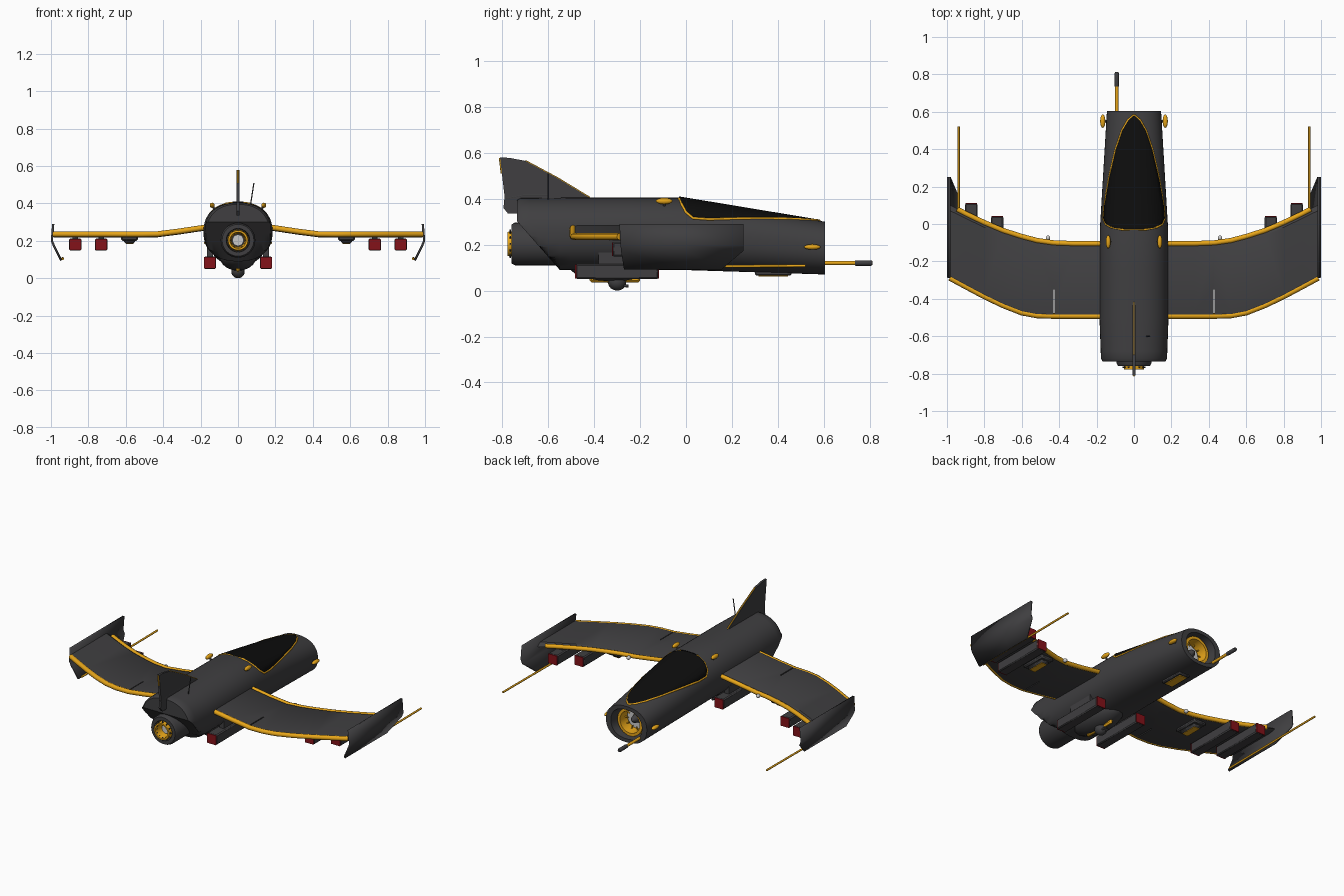
import bpy, bmesh, math
from mathutils import Vector, Matrix

if "Cube" in bpy.data.objects:
    bpy.data.objects.remove(bpy.data.objects["Cube"])

def mat(name, c):
    m = bpy.data.materials.new(name)
    m.diffuse_color = (*c, 1)
    m.use_nodes = True
    m.node_tree.nodes["Principled BSDF"].inputs["Base Color"].default_value = m.diffuse_color
    return m

DARK = mat("dark_grey", (.05, .049, .052))
BLACK = mat("black_glass", (.004, .004, .004))
GOLD = mat("yellow", (.8, .38, .01))
RED = mat("red", (.23, .006, .01))
LIGHT = mat("light_grey", (.65, .65, .65))

def mesh(name, verts, faces, m):
    bm = bmesh.new()
    vs = [bm.verts.new(v) for v in verts]
    for f in faces:
        bm.faces.new([vs[i] for i in f])
    bmesh.ops.recalc_face_normals(bm, faces=bm.faces)
    me = bpy.data.meshes.new(name)
    bm.to_mesh(me)
    bm.free()
    me.materials.append(m)
    o = bpy.data.objects.new(name, me)
    bpy.context.collection.objects.link(o)
    return o

def loft(name, rings, m, cap0=True, cap1=True):
    n = len(rings[0])
    faces = [(a*n+i, a*n+(i+1) % n, (a+1)*n+(i+1) % n, (a+1)*n+i)
             for a in range(len(rings)-1) for i in range(n)]
    if cap0: faces.append(tuple(range(n)))
    if cap1: faces.append(tuple(range((len(rings)-1)*n, len(rings)*n)))
    return mesh(name, [v for r in rings for v in r], faces, m)

def sheet(name, rows, m, thick):
    n = len(rows[0])
    faces = [(a*n+i, a*n+i+1, (a+1)*n+i+1, (a+1)*n+i)
             for a in range(len(rows)-1) for i in range(n-1)]
    o = mesh(name, [v for r in rows for v in r], faces, m)
    md = o.modifiers.new("thickness", 'SOLIDIFY')
    md.thickness, md.offset = thick, 0
    return o

def box(name, x0, x1, y0, y1, z0, z1, m, bevel=0):
    r = lambda y: [(x0, y, z0), (x1, y, z0), (x1, y, z1), (x0, y, z1)]
    o = loft(name, [r(y0), r(y1)], m)
    if bevel:
        o.modifiers.new("bevel", 'BEVEL').width = bevel
    return o

def ball(name, loc, scale, m):
    bm = bmesh.new()
    bmesh.ops.create_uvsphere(bm, u_segments=16, v_segments=10, radius=1,
                              matrix=Matrix.Translation(loc) @ Matrix.Diagonal((*scale, 1)))
    me = bpy.data.meshes.new(name)
    bm.to_mesh(me)
    bm.free()
    me.materials.append(m)
    o = bpy.data.objects.new(name, me)
    bpy.context.collection.objects.link(o)
    return o

def lathe(name, prof, z, m, n=32, x=0, cap0=True, cap1=True):
    # profile of (y, radius) turned around a y-axis
    rings = [[(x+r*math.cos(2*math.pi*i/n), y, z+r*math.sin(2*math.pi*i/n)) for i in range(n)] for y, r in prof]
    return loft(name, rings, m, cap0, cap1)

def tube(name, pts, r, m, cyclic=False):
    cu = bpy.data.curves.new(name, 'CURVE')
    cu.dimensions, cu.bevel_depth, cu.bevel_resolution, cu.use_fill_caps = '3D', r, 2, True
    sp = cu.splines.new('POLY')
    sp.points.add(len(pts)-1)
    for p, q in zip(sp.points, pts):
        p.co = (*q, 1)
    sp.use_cyclic_u = cyclic
    cu.materials.append(m)
    o = bpy.data.objects.new(name, cu)
    bpy.context.collection.objects.link(o)
    return o

def interp(x, tab):
    for a, b in zip(tab, tab[1:]):
        if x <= b[0]:
            t = max(0, (x-a[0])/(b[0]-a[0]))
            return [p+(q-p)*t for p, q in zip(a[1:], b[1:])]
    return tab[-1][1:]

# fuselage: rings of (y, half width, bottom z, top z), slanted cut under the tail
N = 2.3
HULL = [(-.735, .168, .09, .395), (-.72, .177, .09, .403), (-.5, .185, .09, .405),
        (-.03, .183, .09, .405), (.605, .145, .07, .30)]
def section(y, w, zb, zt, n=48):
    c, h, out = (zb+zt)/2, (zt-zb)/2, []
    cut = .09+(-.55-y)*1.14
    for i in range(n):
        a = 2*math.pi*(i+.5)/n
        ca, sa = math.cos(a), math.sin(a)
        out.append((w*math.copysign(abs(ca)**(2/N), ca), y,
                    max(cut, c+h*math.copysign(abs(sa)**(2/N), sa))))
    return out
ys = [-.735, -.72, -.68, -.64, -.6, -.55, -.5, -.25, -.03, .3, .605]
rings = [section(y, *interp(y, HULL)) for y in ys]
rings += [section(.605, .11, .092, .278), section(.48, .095, .1, .27)]
loft("fuselage", rings, DARK)

def hull_z(x, y):
    w, zb, zt = interp(y, HULL)
    return (zb+zt)/2+(zt-zb)/2*max(0, 1-abs(x/w)**N)**(1/N)

# canopy glass lying on the hull, with yellow frame
CAN = [(-.03, .06), (-.018, .12), (0, .152), (.03, .164), (.1, .158), (.25, .132),
       (.4, .097), (.5, .063), (.555, .032), (.58, .003)]
sheet("canopy", [[(w*t/8, y, hull_z(w*t/8, y)+.002) for t in range(-8, 9)] for y, w in CAN], BLACK, .006)
rim = [(w, y) for y, w in CAN] + [(-w, y) for y, w in reversed(CAN)]
tube("canopy_frame", [(x, y, hull_z(x, y)) for x, y in rim], .006, GOLD, True)

# nose intake: ring, blades, light backing
lathe("intake_ring", [(.5, .092), (.57, .088), (.57, .07), (.5, .066)], .185, GOLD, cap0=False, cap1=False)
lathe("intake_back", [(.485, .09), (.49, .09)], .185, LIGHT)
lathe("intake_cone", [(.49, .03), (.53, .02), (.55, .003)], .185, DARK, 16)
for i in range(10):
    a = math.pi*i/5
    d = Vector((math.cos(a), 0, math.sin(a)))
    c = Vector((0, .52, .185))
    tube("intake_blade", [c+d*.045, c+d*.085], .004, GOLD)

# engine and nozzle
lathe("engine", [(-.5, .093), (-.745, .093), (-.76, .085), (-.76, .063), (-.72, .06)], .203, DARK)
lathe("nozzle_ring", [(-.72, .057), (-.777, .053), (-.777, .043), (-.72, .035)], .203, GOLD, cap0=False, cap1=False)
lathe("nozzle_core", [(-.725, .03), (-.73, .03)], .203, LIGHT)
for i in range(12):
    a = math.pi*i/6
    d = Vector((math.cos(a), 0, math.sin(a)))
    tube("nozzle_vane", [Vector((0, -.765, .203))+d*.04, Vector((0, -.765, .203))+d*.062], .004, DARK)

# tail fin with yellow trailing edge and lower nub
fin = [(-.81, .58), (-.77, .578), (-.70, .565), (-.56, .49), (-.42, .405), (-.42, .39), (-.72, .38),
       (-.735, .335), (-.775, .335), (-.795, .36), (-.79, .41)]
loft("tail_fin", [[(x, y, z) for y, z in fin] for x in (-.007, .007)], DARK)
tube("fin_trailing_edge", [(0, -.81, .578), (0, -.802, .51)], .005, GOLD)
tube("fin_leading_edge", [(0, -.70, .565), (0, -.56, .49), (0, -.42, .405)], .004, GOLD)
tube("rudder_gap", [(0, -.79, .40), (0, -.71, .415), (0, -.6, .415)], .008, DARK)
tube("aerial", [(.065, -.6, .38), (.085, -.6, .51)], .003, DARK)

# wing stations: x, front y, rear y, z
WING = [(.14, -.1, -.5, .275), (.2, -.1, -.5, .268), (.32, -.1, -.5, .25), (.43, -.096, -.5, .236),
        (.52, -.083, -.497, .235), (.6, -.062, -.482, .235), (.7, -.03, -.443, .235), (.8, .012, -.395, .235),
        (.9, .06, -.342, .235), (.985, .102, -.296, .235)]
for s in (-1, 1):
    W = [[(s*x, a, z-.007), (s*x, a-.03, z+.013), (s*x, b+.03, z+.013), (s*x, b, z+.01),
          (s*x, b, z-.01), (s*x, b+.03, z-.015), (s*x, a-.04, z-.017)] for x, a, b, z in WING]
    wing = loft("wing", W, DARK)
    cut = box("flap_gap_cutter", s*.427-.003, s*.427+.003, -.53, -.35, .1, .4, DARK)
    cut.hide_render = cut.hide_viewport = True
    md = wing.modifiers.new("flap_gap", 'BOOLEAN')
    md.operation, md.object = 'DIFFERENCE', cut
    tube("wing_leading_edge", [(s*x, a-.005, z) for x, a, b, z in WING[:-1]]+[(s*.945, .079, .235)], .014, GOLD)
    tube("wing_trailing_edge", [(s*x, b+.008, z) for x, a, b, z in WING], .015, GOLD)

    # bent wing-tip plate and lance
    rows = [[(s*.988, y, .29) for y in (-.29, 0, .25)], [(s*.995, y, .2) for y in (-.285, 0, .25)],
            [(s*.985, y, .175) for y in (-.283, 0, .25)], [(s*.945, y, .095) for y in (-.27, 0, .155)]]
    sheet("wingtip_plate", rows, DARK, .012)
    tube("wingtip_lance", [(s*.937, -.25, .103), (s*.937, .52, .108)], .006, GOLD)

    # launcher pods with red ends: x centre, rear y, front y, bottom z, top z
    for x, y0, y1, z0, z1 in ((.87, -.25, .11, .148, .212), (.732, -.32, .04, .148, .212),
                              (.15, -.48, -.12, .05, .115)):
        x *= s
        box("launcher_pod", x-.033, x+.033, y0, y1, z0, z1, DARK, .006)
        for y in (y0, y1):
            box("pod_end", x-.031, x+.031, y-.003, y+.003, z0+.002, z1-.002, RED)
        box("pod_pylon", x-.015, x+.015, y0+.1, y1-.08, z1-.01, z1+.05 if abs(x) < .3 else z1+.015, DARK)

    # underwing vent
    box("vent_housing", s*.58-.045, s*.58+.045, -.26, -.09, .2, .225, DARK, .008)
    box("vent_base", s*.58-.03, s*.58+.03, -.24, -.11, .185, .215, DARK, .01)
    box("vent_grille", s*.58-.02, s*.58+.02, -.23, -.12, .182, .19, GOLD)

    # small lights
    ball("wing_light", (s*.46, -.075, .23), (.012, .014, .012), LIGHT)
    ball("top_light", (s*.138, -.095, .39), (.013, .036, .014), GOLD)
    tube("top_light_stalk", [(s*.12, -.095, .36), (s*.138, -.095, .39)], .006, DARK)
    ball("nose_light", (s*.167, .55, .19), (.014, .036, .012), GOLD)
    tube("nose_light_stalk", [(s*.13, .55, .19), (s*.167, .55, .19)], .006, DARK)

# nose gun
lathe("nose_gun_rod", [(.5, .009), (.745, .009)], .12, GOLD, 12, -.092)
lathe("nose_gun_tip", [(.735, .011), (.74, .012), (.805, .012), (.812, .009)], .12, DARK, 12, -.092)

# belly vent, fairing and turret
box("belly_vent", -.04, .04, .3, .46, .065, .09, DARK, .006)
box("belly_vent_grille", -.025, .025, .315, .445, .061, .07, GOLD)
ball("belly_fairing", (0, -.32, .12), (.1, .2, .08), DARK)
box("belly_stripe", -.012, .012, -.42, -.2, .036, .07, GOLD, .008)
ball("turret", (0, -.3, .037), (.036, .04, .037), DARK)
for x in (-.012, .012):
    tube("turret_gun", [(x, -.3, .022), (x, -.25, .02)], .006, DARK)
tube("turret_band", [(0, -.34, .04), (0, -.325, .012), (0, -.3, .004), (0, -.275, .012)], .004, GOLD)

# smooth shading with sharp edges kept
for o in bpy.context.scene.objects:
    if o.type == 'MESH' and not o.hide_render:
        o.select_set(True)
        bpy.context.view_layer.objects.active = o
bpy.ops.object.shade_smooth_by_angle(angle=math.radians(35))
